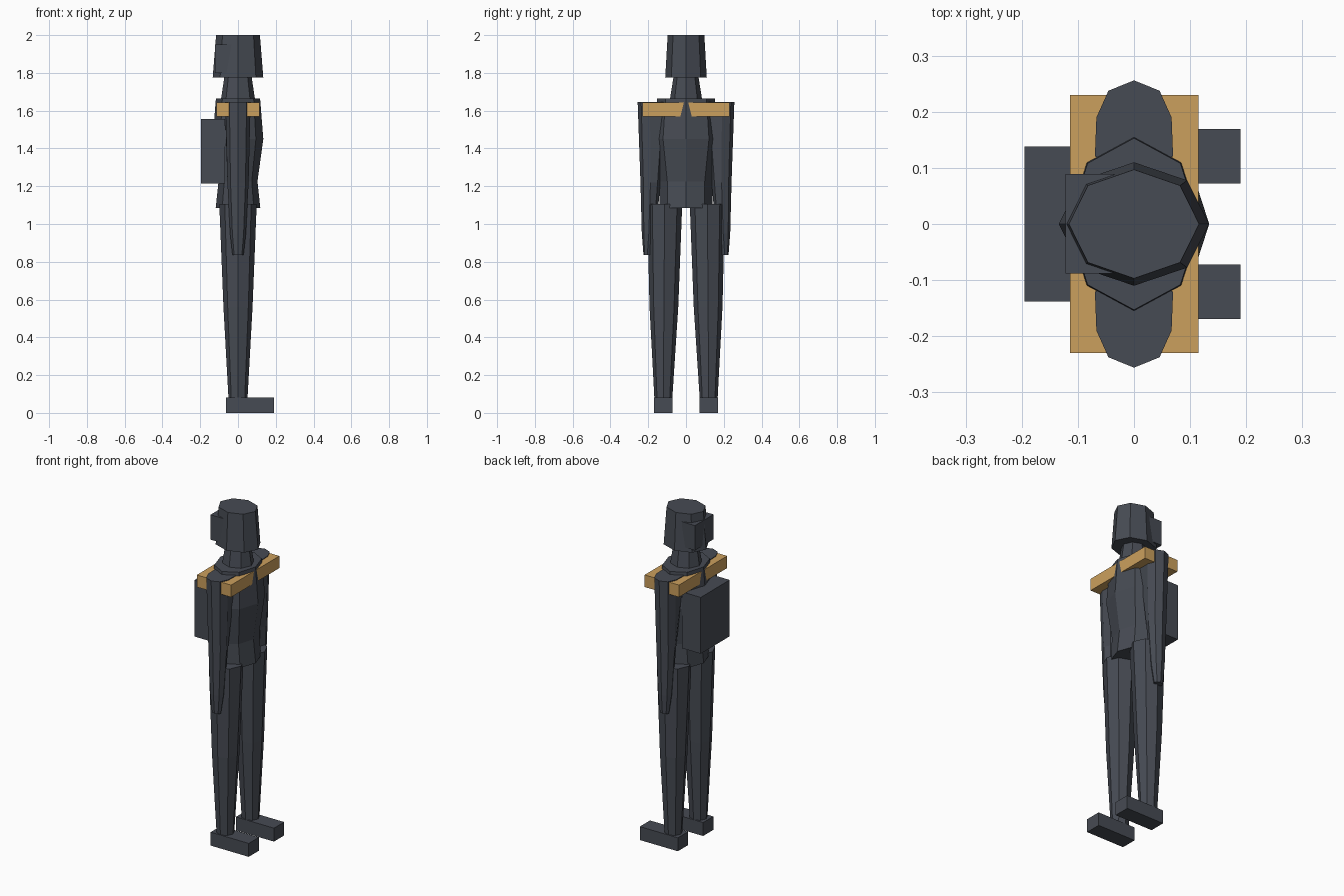
import bpy, bmesh, math

if "Cube" in bpy.data.objects:
    bpy.data.objects.remove(bpy.data.objects["Cube"])


def material(name, rgb):
    m = bpy.data.materials.new(name)
    m.diffuse_color = (*rgb, 1)
    m.use_nodes = True
    m.node_tree.nodes["Principled BSDF"].inputs["Base Color"].default_value = m.diffuse_color
    return m


DARK = material("dark_slate", (0.062, 0.070, 0.087))
TAN = material("warm_tan", (0.60, 0.35, 0.11))
OCTAGON = [(math.cos(i * math.pi / 4), math.sin(i * math.pi / 4)) for i in range(8)]


def finish(name, bm, mat):
    bmesh.ops.recalc_face_normals(bm, faces=bm.faces)
    me = bpy.data.meshes.new(name)
    bm.to_mesh(me)
    bm.free()
    me.materials.append(mat)
    ob = bpy.data.objects.new(name, me)
    bpy.context.collection.objects.link(ob)
    return ob


def loft(name, rings, mat=DARK, side=1):
    """Flat-faced tube; each ring is (z, centre y, radius x, radius y[, section])."""
    bm = bmesh.new()
    loops = []
    for z, cy, rx, ry, *sec in rings:
        section = sec[0] if sec else OCTAGON
        loops.append([bm.verts.new((u * rx, side * (cy + v * ry), z)) for u, v in section])
    for a, b in zip(loops, loops[1:]):
        for i in range(8):
            j = (i + 1) % 8
            bm.faces.new((a[i], a[j], b[j], b[i]))
    bm.faces.new(loops[0])
    bm.faces.new(loops[-1])
    return finish(name, bm, mat)


def box(name, x, y, z, mat=DARK):
    bm = bmesh.new()
    bmesh.ops.create_cube(bm, size=1)
    for v in bm.verts:
        v.co = [r[0] if c < 0 else r[1] for c, r in zip(v.co, (x, y, z))]
    return finish(name, bm, mat)


# Torso, neck and head
loft("torso", [(1.085, 0, 0.118, 0.14), (1.225, 0, 0.103, 0.14),
               (1.45, 0, 0.134, 0.172), (1.665, 0, 0.117, 0.153)])
loft("neck", [(1.66, 0, 0.09, 0.085), (1.78, 0, 0.072, 0.066)])
loft("head", [(1.775, 0, 0.134, 0.11), (2.0, 0, 0.116, 0.097)])
box("head_back_block", (-0.122, -0.035), (-0.088, 0.089), (1.80, 1.95))

# Shoulder bar and backpack
box("shoulder_bar", (-0.114, 0.115), (-0.23, 0.23), (1.57, 1.643), TAN)
box("backpack", (-0.195, -0.07), (-0.138, 0.138), (1.215, 1.555))

# Shoulder section: rounded outside, long and straight towards the body
SHOULDER = [(1, 0), (0.68, 0.72), (0, 1), (-0.68, 0.72),
            (-1, 0), (-1.04, -1.05), (0, -1.5), (1.04, -1.05)]

# Limbs
for side, label in ((-1, "right"), (1, "left")):
    loft(label + "_arm", [(0.835, 0.205, 0.029, 0.02), (0.95, 0.197, 0.042, 0.037),
                          (1.22, 0.188, 0.056, 0.053),
                          (1.647, 0.19, 0.067, 0.066, SHOULDER)], side=side)
    loft(label + "_leg", [(0.07, 0.12, 0.05, 0.047), (0.56, 0.117, 0.077, 0.076),
                          (1.105, 0.113, 0.099, 0.093)], side=side)
    box(label + "_foot", (-0.064, 0.19), sorted((side * 0.072, side * 0.169)), (0, 0.081))
